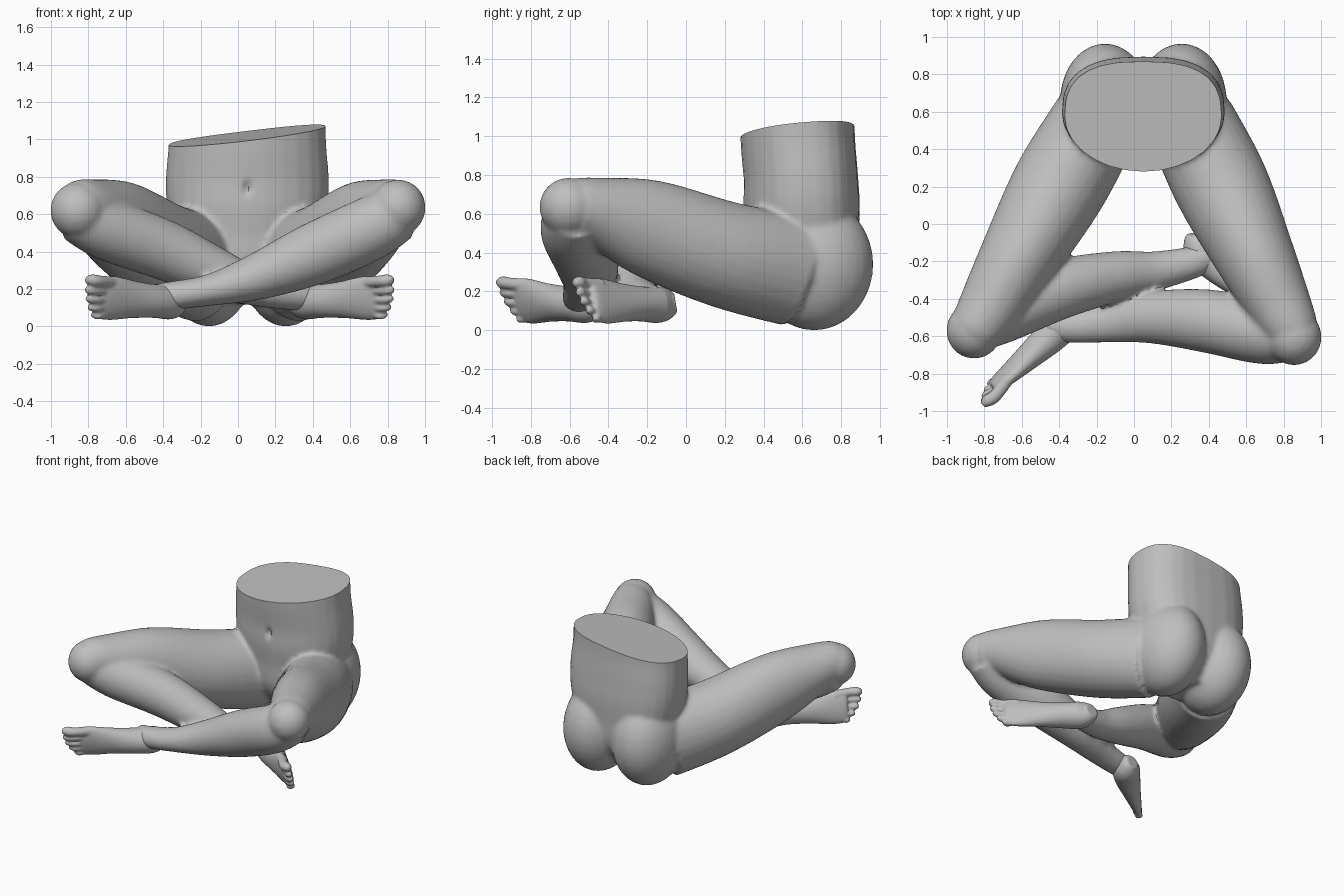
import bpy, bmesh, math
from mathutils import Vector, Matrix

cube = bpy.data.objects.get("Cube")
if cube:
    bpy.data.objects.remove(cube)

grey = bpy.data.materials.new("Clay grey")
grey.use_nodes = True
colour = (0.52, 0.52, 0.52, 1)
grey.diffuse_color = colour
grey.node_tree.nodes["Principled BSDF"].inputs["Base Color"].default_value = colour

Z = Vector((0, 0, 1))


def catmull(rows, steps=6):
    """Smooth a list of (x, y, z, side radius, up radius) rows."""
    out, n = [], len(rows)
    for i in range(n - 1):
        quad = zip(rows[max(i - 1, 0)], rows[i], rows[i + 1], rows[min(i + 2, n - 1)])
        quad = list(quad)
        for k in range(steps):
            t = k / steps
            out.append([0.5 * (2 * b + (c - a) * t + (2 * a - 5 * b + 4 * c - d) * t * t
                               + (3 * b - a - 3 * c + d) * t ** 3) for a, b, c, d in quad])
    return out + [list(rows[-1])]


def loft(bm, rows, up=Z, square=1.0, sides=28):
    """Tube of elliptical rings; square < 1 flattens the half that faces up."""
    rows = catmull(rows)
    pts = [Vector(r[:3]) for r in rows]
    rings = []
    for i, (p, r) in enumerate(zip(pts, rows)):
        tan = (pts[min(i + 1, len(pts) - 1)] - pts[max(i - 1, 0)]).normalized()
        side = tan.cross(up).normalized()
        top = side.cross(tan)
        ring = []
        for k in range(sides):
            c, s = math.cos(math.tau * k / sides), math.sin(math.tau * k / sides)
            if s > 0:
                c, s = math.copysign(abs(c) ** square, c), s ** square
            ring.append(bm.verts.new(p + side * c * r[3] + top * s * r[4]))
        rings.append(ring)
    for a, b in zip(rings, rings[1:]):
        for k in range(sides):
            m = (k + 1) % sides
            bm.faces.new((a[k], a[m], b[m], b[k]))
    bm.faces.new(rings[0])
    bm.faces.new(rings[-1])


def ball(bm, centre, radii):
    m = Matrix.Translation(centre) @ Matrix.Diagonal((*radii, 1))
    bmesh.ops.create_uvsphere(bm, u_segments=32, v_segments=20, radius=1, matrix=m)


def fuse(bm, name, voxel, iterations):
    """Merge overlapping volumes into one smooth skin."""
    bmesh.ops.recalc_face_normals(bm, faces=bm.faces)
    mesh = bpy.data.meshes.new(name)
    bm.to_mesh(mesh)
    bm.free()
    obj = bpy.data.objects.new(name, mesh)
    bpy.context.collection.objects.link(obj)
    rem = obj.modifiers.new("Fuse", 'REMESH')
    rem.mode = 'VOXEL'
    rem.voxel_size = voxel
    smo = obj.modifiers.new("Soften", 'SMOOTH')
    smo.factor, smo.iterations = 0.5, iterations
    bpy.context.view_layer.update()
    dg = bpy.context.evaluated_depsgraph_get()
    skin = bpy.data.meshes.new_from_object(obj.evaluated_get(dg))
    obj.modifiers.clear()
    obj.data = skin
    skin.name = name
    skin.materials.clear()
    skin.materials.append(grey)
    return obj


def finish(obj):
    bpy.ops.object.select_all(action='DESELECT')
    obj.select_set(True)
    bpy.context.view_layer.objects.active = obj
    bpy.ops.object.shade_smooth_by_angle(angle=math.radians(40))


# Torso, buttocks, thighs and shins
MID = 0.05
bm = bmesh.new()
torso = [(0.12, 0.60, 0.20, 0.15), (0.30, 0.60, 0.33, 0.27), (0.50, 0.60, 0.40, 0.29),
         (0.65, 0.595, 0.43, 0.30), (0.80, 0.59, 0.435, 0.295),
         (1.00, 0.575, 0.42, 0.295), (1.25, 0.575, 0.42, 0.295)]
loft(bm, [(MID, y, z, rx, ry) for z, y, rx, ry in torso], up=Vector((0, 1, 0)), square=0.75)

thigh = [(0.30, 0.55, 0.31, 0.24, 0.29), (0.47, 0.20, 0.39, 0.255, 0.275),
         (0.66, -0.20, 0.53, 0.21, 0.25), (0.80, -0.48, 0.62, 0.165, 0.17),
         (0.86, -0.58, 0.63, 0.14, 0.15)]
for s in (1, -1):
    ball(bm, (MID + s * 0.205, 0.66, 0.34), (0.24, 0.305, 0.34))
    # the hips sit slightly to the left, the knees are centred
    path = [(x if s > 0 else -x + 0.1 * (y + 0.58) / 1.13, y, z, a, b) for x, y, z, a, b in thigh]
    loft(bm, path)
    ball(bm, (s * 0.855, -0.605 if s > 0 else -0.57, 0.635 if s > 0 else 0.62), (0.148, 0.15, 0.15))

left_shin = [(0.86, -0.57, 0.61, 0.15, 0.15), (0.70, -0.58, 0.52, 0.17, 0.17),
             (0.40, -0.52, 0.385, 0.17, 0.165), (0.10, -0.50, 0.265, 0.14, 0.125),
             (-0.15, -0.53, 0.195, 0.105, 0.085), (-0.36, -0.55, 0.165, 0.085, 0.075),
             (-0.46, -0.53, 0.16, 0.07, 0.065)]
right_shin = [(-0.86, -0.54, 0.60, 0.15, 0.15), (-0.70, -0.47, 0.52, 0.165, 0.165),
              (-0.40, -0.35, 0.41, 0.16, 0.16), (-0.10, -0.28, 0.28, 0.135, 0.13),
              (0.12, -0.25, 0.20, 0.105, 0.095), (0.33, -0.20, 0.165, 0.085, 0.08),
              (0.42, -0.15, 0.16, 0.07, 0.065)]
loft(bm, left_shin)
loft(bm, right_shin)
body = fuse(bm, "torso_and_legs", 0.016, 5)

# Navel dent and slanted flat cut at the waist
bm = bmesh.new()
bm.from_mesh(body.data)
for v in bm.verts:
    if v.co.y < 0.4 and v.co.z > 0.6:
        v.co.y += 0.03 * math.exp(-((v.co.x - 0.05) / 0.018) ** 2 - ((v.co.z - 0.74) / 0.035) ** 2)
cut = bmesh.ops.bisect_plane(bm, geom=bm.verts[:] + bm.edges[:] + bm.faces[:],
                             plane_co=(0.1, 0.3, 1.0), plane_no=(-0.12, -0.09, 1), clear_outer=True)
rim = [e for e in cut["geom_cut"] if isinstance(e, bmesh.types.BMEdge)]
bmesh.ops.holes_fill(bm, edges=rim, sides=0)
bmesh.ops.recalc_face_normals(bm, faces=bm.faces)
bm.to_mesh(body.data)
bm.free()
finish(body)

# Feet: (distance from heel, half thickness, half width)
foot = [(0.0, 0.05, 0.05), (0.03, 0.075, 0.08), (0.09, 0.095, 0.095), (0.20, 0.09, 0.09),
        (0.35, 0.07, 0.10), (0.50, 0.048, 0.12), (0.58, 0.034, 0.115), (0.61, 0.022, 0.10)]
# Toes: (offset across foot, tip distance, radius)
toes = [(0.092, 0.72, 0.034), (0.038, 0.71, 0.024), (-0.010, 0.69, 0.024),
        (-0.056, 0.66, 0.023), (-0.098, 0.62, 0.022)]


def make_foot(name, heel, tip, sole):
    heel = Vector(heel)
    along = (Vector(tip) - heel).normalized()
    out = Vector(sole)
    out = (out - along * out.dot(along)).normalized()
    out = out * 0.97 + Z * 0.25        # the sole turns slightly upward
    across = along.cross(out).normalized()
    if across.z < 0:
        across.negate()

    def at(t, depth, u=0.0):
        return tuple(heel + along * t - out * depth + across * u)

    bm = bmesh.new()
    loft(bm, [(*at(t, max(d, 0.03)), d, w) for t, d, w in foot], up=across)
    for u, t, r in toes:
        loft(bm, [(*at(0.52, 0.04, u * 0.9), r, r), (*at((t + 0.55) / 2, 0.045, u), r, r * 0.9),
                  (*at(t - r, 0.03, u), r, r * 0.95), (*at(t, 0.025, u), r * 0.5, r * 0.5)],
             up=across, sides=14)
    finish(fuse(bm, name, 0.0085, 3))


make_foot("left_foot", (-0.38, -0.39, 0.155), (-0.83, -0.92, 0.165), (-1, 1, 0))
make_foot("right_foot", (0.37, -0.02, 0.155), (0.85, -0.53, 0.165), (1, 1, 0))
